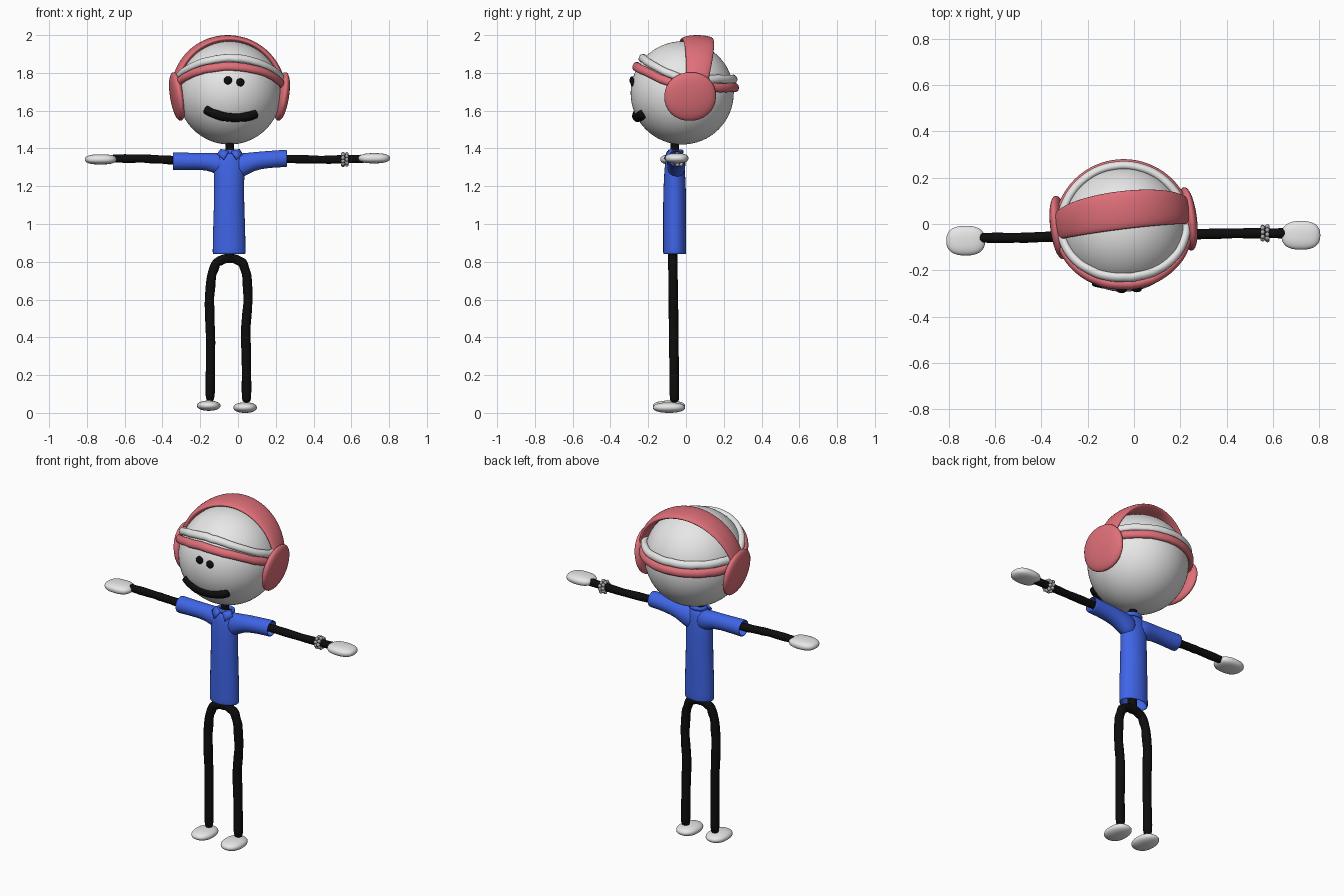
import bpy, bmesh, math, random
from mathutils import Vector, Matrix

random.seed(4)
if "Cube" in bpy.data.objects:
    bpy.data.objects.remove(bpy.data.objects["Cube"])


def material(name, rgb):
    m = bpy.data.materials.new(name)
    m.use_nodes = True
    m.diffuse_color = (*rgb, 1)
    bsdf = m.node_tree.nodes["Principled BSDF"]
    bsdf.inputs["Base Color"].default_value = (*rgb, 1)
    bsdf.inputs["Roughness"].default_value = 0.7
    return m


WHITE = material("white", (0.8, 0.8, 0.8))
BLACK = material("black", (0.004, 0.004, 0.004))
BLUE = material("shirt blue", (0.05, 0.13, 0.8))
PINK = material("coral pink", (0.74, 0.16, 0.19))
GREY = material("bead grey", (0.4, 0.4, 0.4))

HEAD = Vector((-0.045, -0.02, 1.694))
R = 0.273
Y = Vector((0, 1, 0))
Z = Vector((0, 0, 1))


def finish(name, bm, mat, subdiv=0, thick=0):
    bmesh.ops.recalc_face_normals(bm, faces=bm.faces[:])
    mesh = bpy.data.meshes.new(name)
    bm.to_mesh(mesh)
    bm.free()
    mesh.materials.append(mat)
    mesh.polygons.foreach_set("use_smooth", [True] * len(mesh.polygons))
    ob = bpy.data.objects.new(name, mesh)
    bpy.context.collection.objects.link(ob)
    if thick:
        s = ob.modifiers.new("cloth", "SOLIDIFY")
        s.thickness = thick
    if subdiv:
        s = ob.modifiers.new("smooth", "SUBSURF")
        s.levels = s.render_levels = subdiv
    return ob


def loft(name, rings, mat, n=14, closed=False, caps=(True, True), thick=0):
    """Skin elliptical sections, each given as (centre, half axis, half axis)."""
    bm = bmesh.new()
    loops = []
    for c, u, v in rings:
        angles = [math.tau * i / n for i in range(n)]
        loops.append([bm.verts.new(c + u * math.cos(a) + v * math.sin(a)) for a in angles])
    pairs = list(zip(loops, loops[1:]))
    if closed:
        pairs.append((loops[-1], loops[0]))
    for a, b in pairs:
        for i in range(n):
            j = (i + 1) % n
            bm.faces.new((a[i], a[j], b[j], b[i]))
    if not closed:
        for loop, cap in zip((loops[0], loops[-1]), caps):
            if cap:
                bm.faces.new(loop)
    return finish(name, bm, mat, 1, thick)


def tube(name, points, radius, mat=BLACK, steps=4):
    """Slightly lumpy hand-shaped tube along a path."""
    pts = [Vector(p) for p in points]
    path = [a.lerp(b, k / steps) for a, b in zip(pts, pts[1:]) for k in range(steps)] + [pts[-1]]
    rings = []
    for i, p in enumerate(path):
        t = (path[min(i + 1, len(path) - 1)] - path[max(i - 1, 0)]).normalized()
        side = t.cross(Y).normalized()
        r = radius * random.uniform(0.95, 1.08)
        rings.append((p, side.cross(t) * r, side * r))
    return loft(name, rings, mat, 10)


def blob(name, centre, size, mat, power=1.0, rot=None, segs=32):
    """Ellipsoid; a power below one squares it off."""
    bm = bmesh.new()
    bmesh.ops.create_uvsphere(bm, u_segments=segs, v_segments=segs // 2, radius=1)
    for v in bm.verts:
        v.co = Vector([math.copysign(abs(c) ** power, c) * s for c, s in zip(v.co, size)])
        if rot:
            v.co = rot @ v.co
        v.co += Vector(centre)
    return finish(name, bm, mat)


def on_face(x, z):
    dx, dz = x - HEAD.x, z - HEAD.z
    return Vector((x, HEAD.y - math.sqrt(R * R - dx * dx - dz * dz), z))


# Head and face
blob("head", HEAD, (R, R, R), WHITE, segs=64)
for side, x, z in (("right", -0.053, 1.76), ("left", 0.012, 1.75)):
    blob(side + "_eye", on_face(x, z), (0.022, 0.014, 0.022), BLACK, segs=16)
smile = [(-0.175, 1.61), (-0.14, 1.59), (-0.08, 1.57), (-0.01, 1.563), (0.05, 1.57), (0.1, 1.585)]
tube("mouth", [on_face(*p) for p in smile], 0.026)


# Headband of two stacked rolls, rising at the forehead
def head_ring(name, mat, base, rise, half_height):
    rings = []
    for i in range(64):
        a = math.tau * i / 64
        z = base + rise * max(0, -math.sin(a)) + random.uniform(-0.002, 0.002)
        r = math.sqrt(R * R - (z - HEAD.z) ** 2) + 0.011
        p = Vector((HEAD.x + r * math.cos(a), HEAD.y + r * math.sin(a), z))
        out = (p - HEAD).normalized()
        up = (Z - out * out.z).normalized()
        rings.append((p, out * 0.019, up * half_height))
    loft(name, rings, mat, 12, closed=True)


head_ring("headband_lower_roll", PINK, 1.722, 0.113, 0.025)
head_ring("headband_upper_roll", WHITE, 1.768, 0.112, 0.023)

# Headphones: strap over the head and two padded cups
turn = Matrix.Rotation(math.radians(7), 3, "Z")
strap = []
for i in range(33):
    a = math.radians(-5 + 190 * i / 32)
    top = max(0, math.sin(a))
    out = Vector((math.cos(a), 0, math.sin(a)))
    tilt = Vector((0, 1, 0)) - Z * 0.0
    c = out * 0.287 + Y * (0.035 + 0.045 * top)
    strap.append((HEAD + turn @ c, turn @ out * 0.02, turn @ tilt * (0.055 + 0.03 * top)))
loft("headphone_strap", strap, PINK)
for side, s, y in (("right", -1, -0.015), ("left", 1, 0.022)):
    lean = turn @ Matrix.Rotation(math.radians(9 * s), 3, "Y")
    blob(side + "_ear_cup", (HEAD.x + s * 0.277, y, 1.675), (0.034, 0.138, 0.13), PINK, 0.95, lean)

# Neck, arms and legs
tube("neck", [(-0.04, -0.06, 1.3), (-0.045, -0.06, 1.45)], 0.023)
tube("right_arm", [(-0.1, -0.055, 1.34), (-0.35, -0.055, 1.338), (-0.5, -0.06, 1.346),
                   (-0.67, -0.06, 1.347)], 0.023, steps=8)
tube("left_arm", [(0.05, -0.045, 1.345), (0.25, -0.045, 1.345), (0.45, -0.04, 1.34),
                  (0.68, -0.04, 1.345)], 0.023, steps=8)
right_leg = [(-0.03, 0.82), (-0.075, 0.815), (-0.115, 0.795), (-0.14, 0.73), (-0.152, 0.6),
             (-0.145, 0.38), (-0.148, 0.05)]
left_leg = [(-0.055, 0.82), (-0.015, 0.815), (0.025, 0.795), (0.047, 0.73), (0.054, 0.6),
            (0.04, 0.44), (0.045, 0.25), (0.045, 0.05)]
for name, pts in (("right_leg", right_leg), ("left_leg", left_leg)):
    tube(name, [(x, -0.06 - 0.012 * z, z) for x, z in pts], 0.026)
tube("hip_joint", [(-0.045, -0.07, 0.79), (-0.045, -0.07, 0.95)], 0.026)

# Hands and feet
blob("right_hand", (-0.727, -0.072, 1.342), (0.084, 0.064, 0.027), WHITE, 0.8)
blob("left_hand", (0.721, -0.049, 1.348), (0.084, 0.062, 0.027), WHITE, 0.8)
blob("right_foot", (-0.155, -0.09, 0.038), (0.062, 0.085, 0.027), WHITE, 0.9)
blob("left_foot", (0.038, -0.09, 0.028), (0.062, 0.085, 0.028), WHITE, 0.9)

# Beaded bracelet
for row in range(2):
    for i in range(9):
        a = math.tau * (i + row / 2) / 9
        r = random.uniform(0.026, 0.031)
        c = (0.556 + 0.02 * row, -0.04 + r * math.cos(a), 1.342 + r * math.sin(a))
        blob("bracelet_bead", c, (0.011,) * 3, GREY, segs=10)

# Shirt: open-bottomed body, open sleeves
X = Vector((1, 0, 0))
body = [(0.84, 0.09, 0.063), (0.86, 0.09, 0.063), (1.0, 0.087, 0.063), (1.12, 0.082, 0.063),
        (1.22, 0.082, 0.06), (1.3, 0.085, 0.055), (1.35, 0.08, 0.048), (1.385, 0.045, 0.035)]
loft("shirt_body", [(Vector((-0.047, -0.06, z)), X * a, Y * b) for z, a, b in body],
     BLUE, caps=(False, True), thick=0.008)
sleeves = {
    "right_sleeve": [(-0.04, 1.31, 0.068), (-0.12, 1.32, 0.058), (-0.16, 1.331, 0.046),
                     (-0.25, 1.332, 0.046), (-0.33, 1.332, 0.049), (-0.345, 1.332, 0.049)],
    "left_sleeve": [(-0.04, 1.3, 0.075), (0.03, 1.31, 0.066), (0.08, 1.332, 0.05),
                    (0.16, 1.342, 0.046), (0.245, 1.347, 0.047), (0.26, 1.347, 0.047)]}
for name, secs in sleeves.items():
    loft(name, [(Vector((x, -0.052, z)), Y * min(r, 0.05), Z * r) for x, z, r in secs],
         BLUE, caps=(True, False), thick=0.008)

# Collar roll and two pointed flaps
roll = []
for i in range(20):
    a = math.tau * i / 20
    d = Vector((math.cos(a) * 0.046, math.sin(a) * 0.034, 0))
    roll.append((Vector((-0.042, -0.055, 1.382)) + d, d.normalized() * 0.01, Z * 0.014))
loft("collar_roll", roll, BLUE, 8, closed=True)
for side, s in (("right", -1), ("left", 1)):
    bm = bmesh.new()
    flap = [(0.008, -0.1, 1.385), (0.05, -0.075, 1.398), (0.068, -0.09, 1.372), (0.035, -0.118, 1.345)]
    bm.faces.new([bm.verts.new((-0.042 + s * x, y, z)) for x, y, z in flap])
    finish(side + "_collar_flap", bm, BLUE, thick=0.01)
